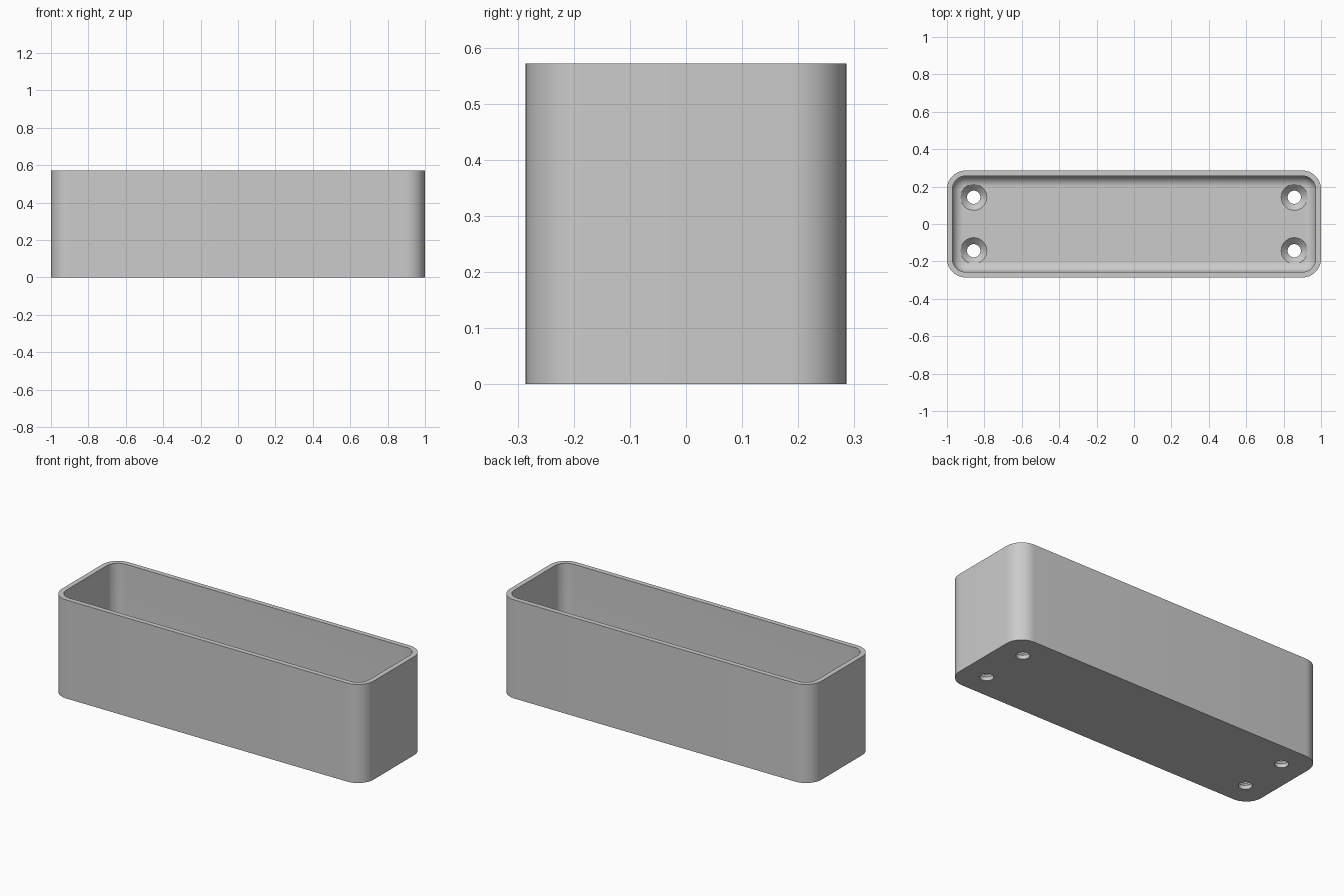
import bpy, bmesh, math

if "Cube" in bpy.data.objects:
    bpy.data.objects.remove(bpy.data.objects["Cube"])

L, W, H = 2.0, 0.5714, 0.5714      # overall size
WALL, FLOOR = 0.0286, 0.0571
CORNER, FILLET = 0.1, 0.0571
HOLE, SINK = 0.0357, 0.07          # screw hole and countersink radii
SEG = 12

grey = bpy.data.materials.new("grey")
grey.diffuse_color = (0.6, 0.6, 0.6, 1)
grey.use_nodes = True
grey.node_tree.nodes["Principled BSDF"].inputs["Base Color"].default_value = grey.diffuse_color


def make_object(name, bm):
    bmesh.ops.recalc_face_normals(bm, faces=bm.faces)
    mesh = bpy.data.meshes.new(name)
    bm.to_mesh(mesh)
    bm.free()
    mesh.materials.append(grey)
    obj = bpy.data.objects.new(name, mesh)
    bpy.context.collection.objects.link(obj)
    return obj


def rounded_ring(bm, inset, z):
    r = CORNER - inset
    cx, cy = L / 2 - CORNER, W / 2 - CORNER
    ring = []
    for q, (sx, sy) in enumerate(((1, 1), (-1, 1), (-1, -1), (1, -1))):
        for i in range(SEG + 1):
            a = math.pi / 2 * (q + i / SEG)
            ring.append(bm.verts.new((sx * cx + r * math.cos(a), sy * cy + r * math.sin(a), z)))
    return ring


def loft(bm, rings):
    for a, b in zip(rings, rings[1:]):
        n = len(a)
        for i in range(n):
            bm.faces.new((a[i], a[(i + 1) % n], b[(i + 1) % n], b[i]))
    bm.faces.new(rings[0])
    bm.faces.new(rings[-1])


# Open tray: outer wall, rim, inner wall, filleted floor
bm = bmesh.new()
profile = [(0, 0), (0, H), (WALL, H)]
for i in range(SEG + 1):
    a = math.pi / 2 * i / SEG
    profile.append((WALL + FILLET * (1 - math.cos(a)), FLOOR + FILLET * (1 - math.sin(a))))
loft(bm, [rounded_ring(bm, inset, z) for inset, z in profile])
tray = make_object("tray", bm)

# Countersunk screw hole cutters, one per corner
bm = bmesh.new()
cone_start = FLOOR - (SINK - HOLE)
for sx in (-1, 1):
    for sy in (-1, 1):
        rings = []
        for r, z in ((HOLE, -0.05), (HOLE, cone_start), (SINK, FLOOR), (SINK, FLOOR + 0.1)):
            rings.append([bm.verts.new((sx * 0.857 + r * math.cos(math.tau * i / 40),
                                        sy * 0.143 + r * math.sin(math.tau * i / 40), z))
                          for i in range(40)])
        loft(bm, rings)
cutter = make_object("screw_hole_cutter", bm)
cutter.hide_render = True

cut = tray.modifiers.new("screw_holes", 'BOOLEAN')
cut.operation, cut.solver, cut.object = 'DIFFERENCE', 'EXACT', cutter
bpy.context.view_layer.objects.active = tray
tray.select_set(True)
cutter.select_set(False)
bpy.ops.object.modifier_apply(modifier=cut.name)
bpy.data.objects.remove(cutter)
bpy.ops.object.shade_smooth_by_angle(angle=math.radians(30))
